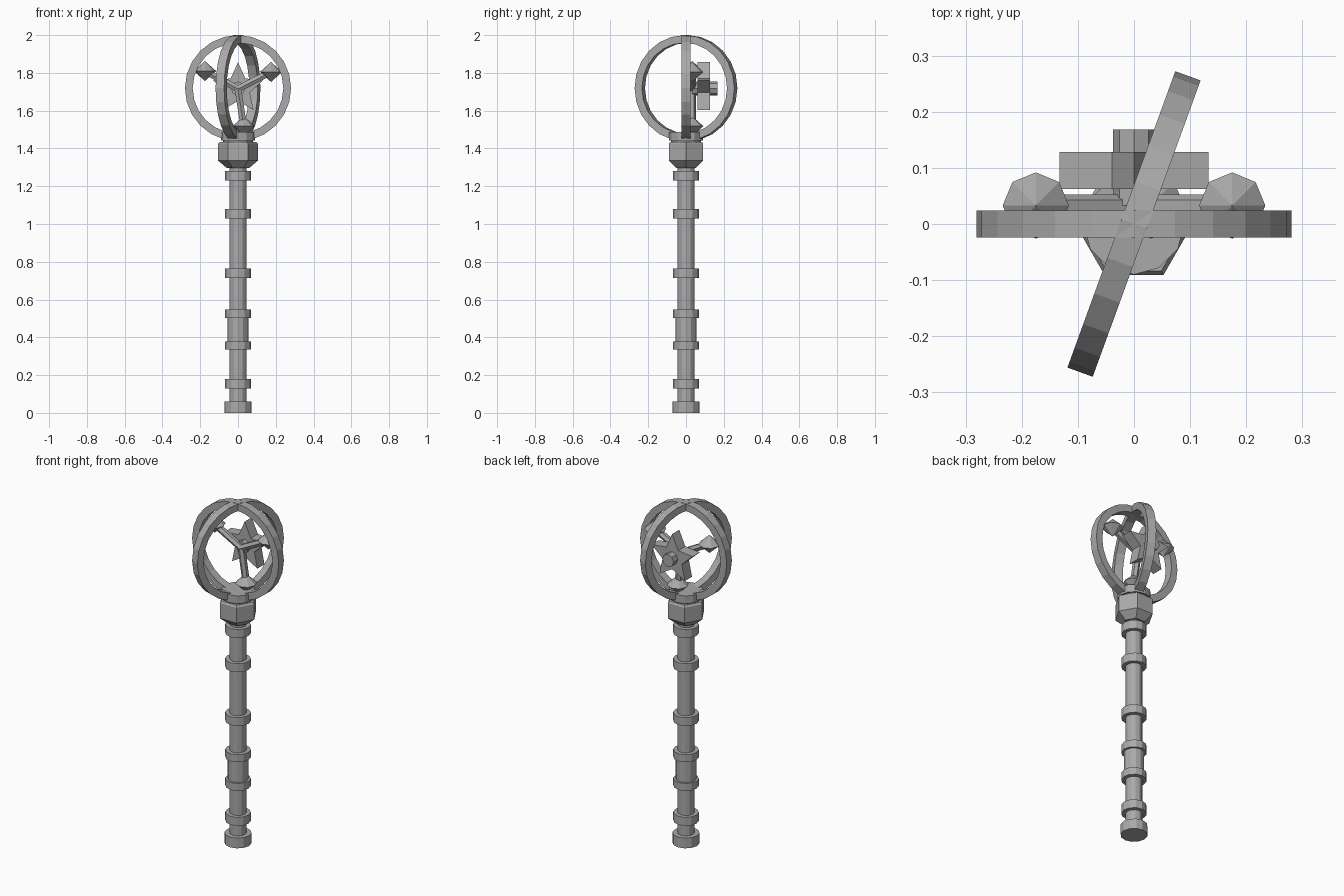
import bpy
from math import sin, cos, pi, radians
from mathutils import Vector

cube = bpy.data.objects.get("Cube")
if cube:
    bpy.data.objects.remove(cube, do_unlink=True)

grey = bpy.data.materials.new("plain grey")
grey.use_nodes = True
colour = (0.4, 0.4, 0.4, 1)
grey.diffuse_color = colour
grey.node_tree.nodes["Principled BSDF"].inputs["Base Color"].default_value = colour


def build(name, verts, faces):
    mesh = bpy.data.meshes.new(name)
    mesh.from_pydata(verts, [], faces)
    mesh.materials.append(grey)
    obj = bpy.data.objects.new(name, mesh)
    bpy.context.collection.objects.link(obj)
    return obj


def lathe(name, profile, sides, closed=False):
    """Turn (radius, height) pairs around z; closed loops make rings."""
    verts = [(r * cos(2 * pi * k / sides), r * sin(2 * pi * k / sides), z)
             for r, z in profile for k in range(sides)]
    n = len(profile)
    faces = []
    for i in range(n if closed else n - 1):
        a, b = i * sides, (i + 1) % n * sides
        for k in range(sides):
            m = (k + 1) % sides
            faces.append((a + k, a + m, b + m, b + k))
    if not closed:
        faces.append(tuple(reversed(range(sides))))
        faces.append(tuple(range((n - 1) * sides, n * sides)))
    return build(name, verts, faces)


def rod(name, start, end, radius, sides):
    start, end = Vector(start), Vector(end)
    obj = lathe(name, [(radius, 0), (radius, (end - start).length)], sides)
    obj.location = start
    obj.rotation_euler = (end - start).to_track_quat('Z', 'Y').to_euler()
    return obj


# Handle with its raised bands
shaft, grip, band = 0.045, 0.055, 0.068
lathe("handle", [
    (0.072, 0), (0.072, 0.06), (shaft, 0.06),
    (shaft, 0.13), (band, 0.13), (band, 0.18), (shaft, 0.18),
    (shaft, 0.335), (band, 0.335), (band, 0.378), (grip, 0.378),
    (grip, 0.503), (band, 0.503), (band, 0.547), (shaft, 0.547),
    (shaft, 0.715), (band, 0.715), (band, 0.764), (shaft, 0.764),
    (shaft, 1.03), (band, 1.03), (band, 1.08), (shaft, 1.08),
    (shaft, 1.23), (band, 1.23), (band, 1.28), (shaft, 1.28), (shaft, 1.31)], 12)

# Six-sided socket and the round collar on it
lathe("socket", [(0.06, 1.297), (0.105, 1.335), (0.105, 1.425), (0.097, 1.435)], 6)
lathe("collar", [(0.08, 1.43), (0.08, 1.442), (0.09, 1.442), (0.09, 1.487)], 12)

# Two crossed upright hoops
outer, inner, half, centre = 0.281, 0.24, 0.024, 1.719
for name, turn in (("wide_hoop", 0), ("cross_hoop", 70)):
    hoop = lathe(name, [(outer, -half), (outer, half), (inner, half), (inner, -half)], 24, True)
    hoop.location.z = centre
    hoop.rotation_euler = (radians(90), 0, radians(turn))

# Three arms ending in faceted gems
depth = 0.033
hub = (0, depth, 1.715)
for side, x, z in (("right", -0.175, 1.81), ("left", 0.175, 1.805), ("lower", 0.03, 1.518)):
    rod(side + "_arm", hub, (x, depth, z), 0.02, 6)
    gem = lathe(side + "_gem", [(0.001, -0.052), (0.059, 0), (0.001, 0.052)], 8)
    gem.location = (x, depth, z)

# Five-pointed star plate behind the arms
front, back = 0.062, 0.128
outline = []
for k in range(10):
    r = 0.066 if k % 2 else 0.14
    outline.append((r * sin(k * pi / 5), 1.717 + r * cos(k * pi / 5)))
verts = [(x, y, z) for y in (front, back) for x, z in outline]
sides = [(k, k + 10, (k + 1) % 10 + 10, (k + 1) % 10) for k in range(10)]
build("star", verts, sides + [tuple(range(10)), tuple(reversed(range(10, 20)))])

# Knob joining the star to the arms
rod("star_knob", (0, depth, 1.717), (0, 0.168, 1.717), 0.037, 8)
